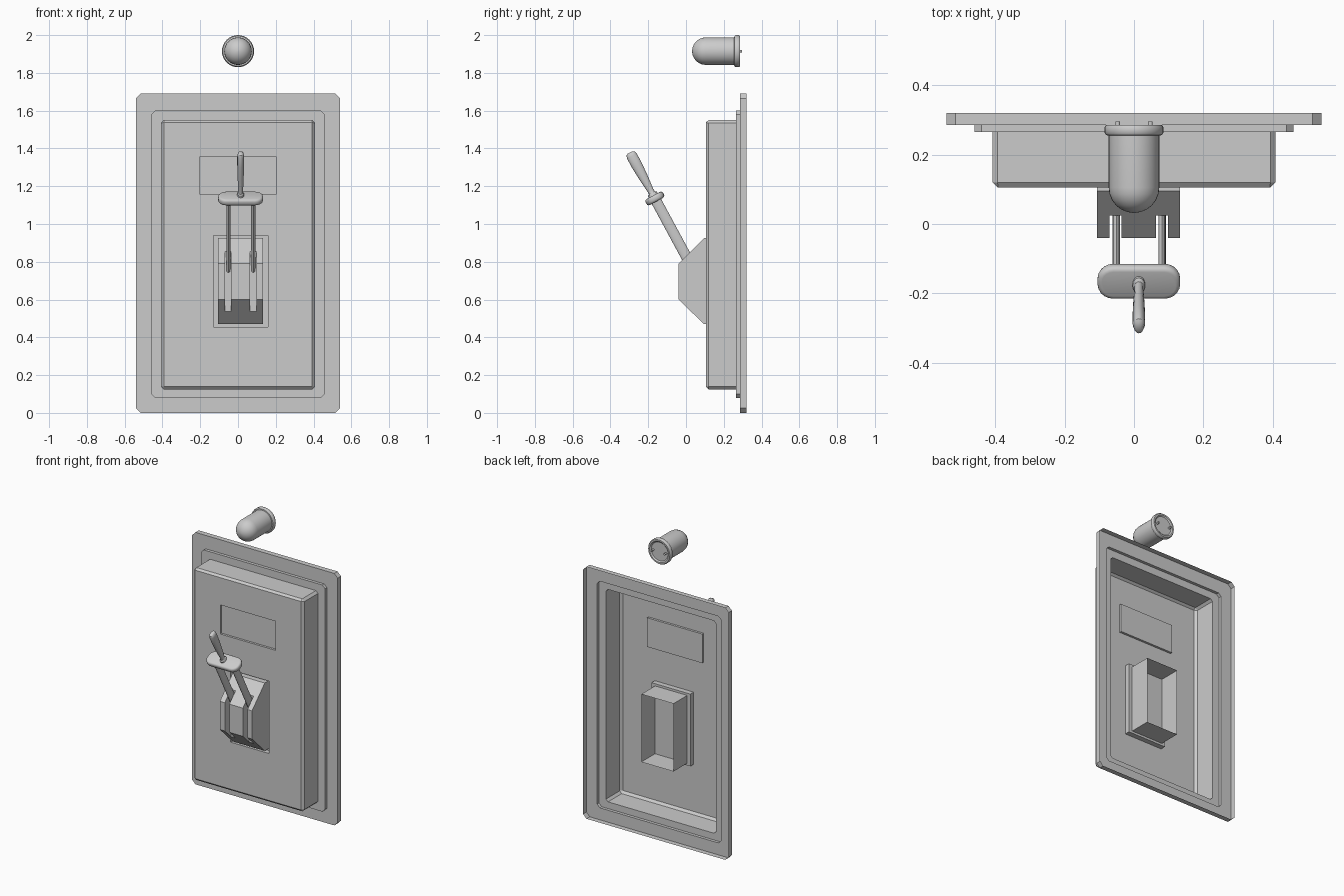
import bpy, bmesh, math
from mathutils import Matrix, Vector

cube = bpy.data.objects.get("Cube")
if cube:
    bpy.data.objects.remove(cube, do_unlink=True)

grey = bpy.data.materials.new("plain_grey")
grey.use_nodes = True
grey.diffuse_color = (0.6, 0.6, 0.6, 1)
grey.node_tree.nodes["Principled BSDF"].inputs["Base Color"].default_value = (0.6, 0.6, 0.6, 1)


def finish(name, bm, smooth=False, matrix=None):
    bmesh.ops.remove_doubles(bm, verts=bm.verts, dist=0.0003)
    bmesh.ops.recalc_face_normals(bm, faces=bm.faces)
    mesh = bpy.data.meshes.new(name)
    bm.to_mesh(mesh)
    bm.free()
    mesh.materials.append(grey)
    obj = bpy.data.objects.new(name, mesh)
    bpy.context.collection.objects.link(obj)
    if matrix:
        obj.matrix_world = matrix
    if smooth:
        bpy.ops.object.select_all(action='DESELECT')
        obj.select_set(True)
        bpy.context.view_layer.objects.active = obj
        bpy.ops.object.shade_smooth_by_angle(angle=math.radians(40))
    return obj


def loft(bm, rings, cap_start=False, cap_end=False):
    loops = [[bm.verts.new(p) for p in ring] for ring in rings]
    n = len(loops[0])
    for a, b in zip(loops, loops[1:]):
        for i in range(n):
            j = (i + 1) % n
            bm.faces.new((a[i], a[j], b[j], b[i]))
    if cap_start:
        bm.faces.new(loops[0])
    if cap_end:
        bm.faces.new(loops[-1])


def rect(x0, x1, z0, z1, y, c=0.0):
    """Rectangle facing y, with chamfered corners."""
    return [(x0 + c, y, z0), (x1 - c, y, z0), (x1, y, z0 + c), (x1, y, z1 - c),
            (x1 - c, y, z1), (x0 + c, y, z1), (x0, y, z1 - c), (x0, y, z0 + c)]


def ellipse(rx, ry, z, n=16):
    return [(rx * math.cos(2 * math.pi * i / n), ry * math.sin(2 * math.pi * i / n), z)
            for i in range(n)]


# Housing: stepped sheet, open at the back, with pockets in its front
FRONT = 0.105
SLOT = (-0.13, 0.158, 0.455, 0.94)
LABEL = (-0.205, 0.205, 1.16, 1.355)
bm = bmesh.new()
steps = [(0.54, 0, 1.69, 0.32, 0.025), (0.54, 0, 1.69, 0.285, 0.025),
         (0.46, 0.08, 1.60, 0.285, 0.02), (0.46, 0.08, 1.60, 0.265, 0.02),
         (0.408, 0.125, 1.55, 0.265, 0.015), (0.408, 0.125, 1.55, 0.12, 0.015),
         (0.393, 0.14, 1.538, FRONT, 0.001)]
loft(bm, [rect(-w, w, z0, z1, y, c) for w, z0, z1, y, c in steps])
xs = sorted([-0.393, 0.393, *SLOT[:2], *LABEL[:2]])
zs = sorted([0.14, 1.538, *SLOT[2:], *LABEL[2:]])
for xa, xb in zip(xs, xs[1:]):
    for za, zb in zip(zs, zs[1:]):
        cx, cz = (xa + xb) / 2, (za + zb) / 2
        if any(p[0] < cx < p[1] and p[2] < cz < p[3] for p in (SLOT, LABEL)):
            continue
        bm.faces.new([bm.verts.new(p) for p in
                      ((xa, FRONT, za), (xb, FRONT, za), (xb, FRONT, zb), (xa, FRONT, zb))])
finish("housing", bm)

for name, hole, depth in (("slot_pocket", SLOT, 0.035), ("label_pocket", LABEL, 0.015)):
    bm = bmesh.new()
    loft(bm, [rect(*hole, FRONT), rect(*hole, FRONT + depth)], cap_end=True)
    finish(name, bm)

# Switch base: sloped block with two grooves, and an open box behind
X0, X1, Z0, Z1, BASE = -0.107, 0.132, 0.47, 0.925, 0.095
GROOVES = ((-0.07, -0.036), (0.064, 0.098))
bm = bmesh.new()
cuts = [X0, *GROOVES[0], *GROOVES[1], X1]
for i, (xa, xb) in enumerate(zip(cuts, cuts[1:])):
    nose = 0.025 if i % 2 else -0.04
    run = BASE - nose
    profile = [(BASE, Z0), (nose, Z0 + run * 0.97), (nose, Z1 - run), (BASE, Z1)]
    part = bmesh.new()
    loft(part, [[(x, y, z) for y, z in profile] for x in (xa, xb)], True, True)
    finish(f"switch_base_{i + 1}", part)
loft(bm, [rect(X0, X1, Z0, Z1, BASE), rect(X0, X1, Z0, Z1, 0.285)], cap_start=True)
finish("switch_back_box", bm)

# Lever, built upright with its origin at the crossbar and then tilted forward
tilt = Matrix.Translation((0.014, -0.165, 1.135)) @ Matrix.Rotation(math.radians(28.4), 4, 'X')
for name, x in (("right_lever_arm", -0.065), ("left_lever_arm", 0.067)):
    bm = bmesh.new()
    loft(bm, [ellipse(0.011, 0.028, z) for z in (-0.43, 0.0)], True, True)
    finish(name, bm, True, tilt @ Matrix.Translation((x, 0, 0)))

# Crossbar: flat rounded slab
bm = bmesh.new()
bmesh.ops.create_cube(bm, size=1, matrix=Matrix.Diagonal((0.238, 0.105, 0.036, 1)))
upright = [e for e in bm.edges if abs(e.verts[0].co.z - e.verts[1].co.z) > 0.01]
bmesh.ops.bevel(bm, geom=upright, offset=0.045, segments=5, profile=0.5, affect='EDGES')
rims = [e for e in bm.edges if abs(e.verts[0].co.z - e.verts[1].co.z) < 0.001]
bmesh.ops.bevel(bm, geom=rims, offset=0.013, segments=3, profile=0.5, affect='EDGES')
finish("lever_crossbar", bm, True, tilt)

# Grip: collar, narrow neck and swelling handle
bm = bmesh.new()
grip = [(0.018, 0.026, 0.0), (0.018, 0.026, 0.028), (0.013, 0.017, 0.034),
        (0.013, 0.017, 0.05), (0.016, 0.024, 0.12), (0.018, 0.029, 0.20),
        (0.018, 0.029, 0.255), (0.015, 0.024, 0.271), (0.008, 0.013, 0.277)]
loft(bm, [ellipse(*g) for g in grip], True, True)
finish("lever_grip", bm, True, tilt)

# Lamp: domed lens with a flange, lying along y
bm = bmesh.new()
R = 0.073
lens = [(R * math.sin(a), 0.105 - R * math.cos(a))
        for a in (math.radians(d) for d in (3, 15, 30, 45, 60, 75, 90))]
flange = [(R, 0.255), (0.08, 0.256), (0.085, 0.263), (0.085, 0.279), (0.08, 0.286),
          (0.07, 0.286), (0.062, 0.279)]
loft(bm, [ellipse(r, r, y, 32) for r, y in lens + flange], True, True)
lamp_axis = Matrix.Translation((0, 0, 1.915)) @ Matrix.Rotation(math.radians(-90), 4, 'X')
finish("lamp", bm, True, lamp_axis)
for name, x in (("right_lamp_pin", -0.047), ("left_lamp_pin", 0.047)):
    bm = bmesh.new()
    loft(bm, [ellipse(0.007, 0.007, z, 10) for z in (0.275, 0.296)], True, True)
    finish(name, bm, True, lamp_axis @ Matrix.Translation((x, 0, 0)))
